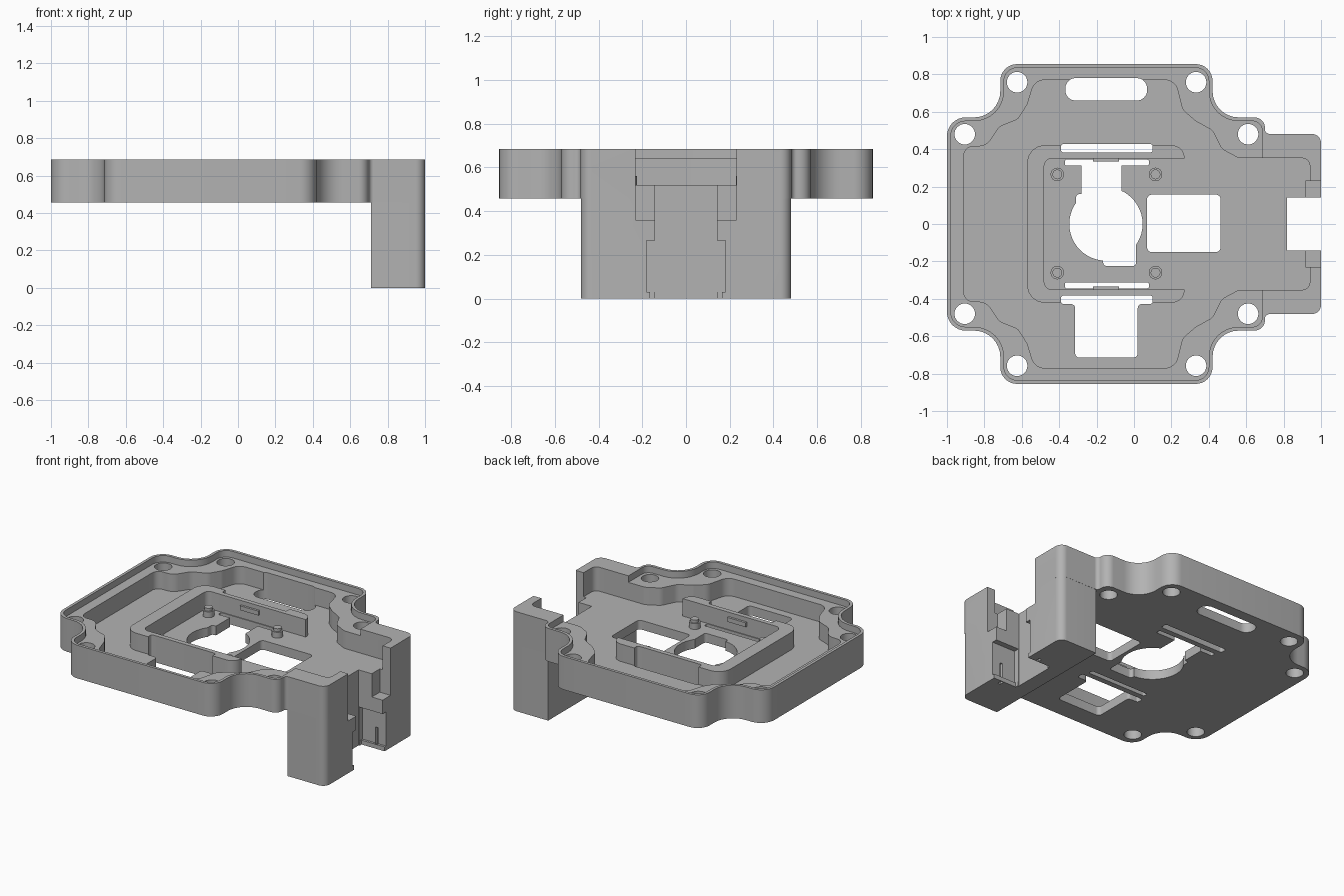
import bpy, bmesh, math
from mathutils import Vector

if "Cube" in bpy.data.objects:
    bpy.data.objects.remove(bpy.data.objects["Cube"])

grey = bpy.data.materials.new("plain grey")
grey.diffuse_color = (0.45, 0.45, 0.45, 1)
grey.use_nodes = True
grey.node_tree.nodes["Principled BSDF"].inputs["Base Color"].default_value = grey.diffuse_color


def fillet(points, steps=8):
    """Turn corners (x, y, radius) into a smooth closed outline."""
    out = []
    for i, (x, y, r) in enumerate(points):
        p = Vector((x, y))
        if r == 0:
            out.append(p)
            continue
        a = (Vector(points[i - 1][:2]) - p).normalized()
        b = (Vector(points[(i + 1) % len(points)][:2]) - p).normalized()
        half = a.angle(b) / 2
        c = p + (a + b).normalized() * (r / math.sin(half))
        t = r / math.tan(half)
        s, e = p + a * t - c, p + b * t - c
        turn = math.atan2(s.x * e.y - s.y * e.x, s.dot(e))
        for k in range(steps + 1):
            w = turn * k / steps
            out.append(c + Vector((s.x * math.cos(w) - s.y * math.sin(w),
                                   s.x * math.sin(w) + s.y * math.cos(w))))
    return out


def prism(name, outline, z0, z1):
    bm = bmesh.new()
    f = bm.faces.new([bm.verts.new((p[0], p[1], z0)) for p in outline])
    top = bmesh.ops.extrude_face_region(bm, geom=[f])["geom"]
    for v in top:
        if isinstance(v, bmesh.types.BMVert):
            v.co.z = z1
    bmesh.ops.remove_doubles(bm, verts=bm.verts, dist=1e-5)
    bmesh.ops.recalc_face_normals(bm, faces=bm.faces)
    me = bpy.data.meshes.new(name)
    bm.to_mesh(me)
    bm.free()
    me.materials.append(grey)
    ob = bpy.data.objects.new(name, me)
    bpy.context.collection.objects.link(ob)
    return ob


def rect(x0, x1, y0, y1, r=0.0):
    return fillet([(x0, y0, r), (x1, y0, r), (x1, y1, r), (x0, y1, r)])


def disc(x, y, r, n=32):
    return [(x + r * math.cos(2 * math.pi * k / n), y + r * math.sin(2 * math.pi * k / n))
            for k in range(n)]


def both_sides(half):
    """Close a half outline by mirroring it in y."""
    return fillet(half + [(x, -y, r) for x, y, r in reversed(half)])


def combine(target, other, mode="DIFFERENCE"):
    m = target.modifiers.new("cut", "BOOLEAN")
    m.operation, m.solver, m.object = mode, "EXACT", other
    bpy.context.view_layer.objects.active = target
    bpy.ops.object.modifier_apply(modifier=m.name)


def cut(outline, z0, z1, *targets):
    c = prism("cutter", outline, z0, z1)
    for t in targets:
        combine(t, c)
    bpy.data.objects.remove(c)


# lobed tray body with the hanging connector block
body = prism("tray_body", both_sides([
    (-1, .57, .1), (-.715, .57, .14), (-.715, .855, .09), (.42, .855, .09),
    (.42, .57, .14), (.70, .57, .055), (.70, .482, .025), (1, .482, .05)]), .457, .685)
block = prism("block", fillet([(.712, -.481, 0), (1, -.481, .05), (1, .481, .05),
                               (.712, .481, 0)]), 0, .6)
combine(body, block, "UNION")
bpy.data.objects.remove(block)

# recessed shelf inside the thin lip
cut(both_sides([(-.98, .55, .08), (-.695, .55, .16), (-.695, .835, .07), (.40, .835, .07),
                (.40, .55, .16), (.685, .55, .05)]), .64, .8, body)
# deep wavy pocket
cut(both_sides([(-.91, .415, .05), (-.79, .415, .08), (-.72, .52, .06), (-.62, .56, .06),
                (-.57, .64, .06), (-.53, .77, .07), (.22, .77, .07), (.26, .61, .07),
                (.33, .55, .06), (.42, .50, .06), (.47, .40, .06), (.56, .352, .06),
                (.94, .352, .04)]), .52, .8, body)

# screw holes in the lobes
for x, y in ((-.905, .48), (-.625, .758), (.332, .758), (.61, .48)):
    for s in (1, -1):
        cut(disc(x, s * y, .055), .3, .8, body)

# connector slot, its side recesses, lower pocket and grooves
cut(rect(.918, 1.1, -.23, .23), .36, .9, body)
cut(rect(.817, 1.1, -.143, .143), -.1, .9, body)
cut(rect(.821, 1.1, -.181, .181), .03, .265, body)
cut(rect(.825, 1.1, -.165, .165), -.1, .05, body)
for s in (1, -1):
    cut(rect(.92, .94, s * .185 - .015, s * .185 + .015), -.05, .14, body)

# U-shaped retaining frame
frame = prism("retaining_frame", fillet([
    (-.57, -.42, .09), (.27, -.42, .066), (.27, -.35, 0), (-.48, -.35, .04),
    (-.48, .35, .04), (.27, .35, 0), (.27, .42, .066), (-.57, .42, .09)]), .51, .64)

# clip slots on both sides of the frame walls
for s in (1, -1):
    y = s * .405
    cut(rect(-.39, .10, y - .023, y + .023, .015), .3, .8, body, frame)
    y = s * .328
    cut(rect(-.37, .08, y - .016, y + .016, .01), .3, .6, body)
    prism("clip_ridge", rect(-.22, -.08, s * .344 - .009, s * .344 + .009), .58, .61)

# lens opening with its notches
cut(disc(-.15, 0, .196, 48), .3, .8, body)
cut(rect(-.28, -.068, .1, .335, .02), .3, .8, body)
cut(rect(-.31, -.2, .05, .16, .02), .3, .8, body)
cut(rect(-.165, .012, -.225, -.1, .02), .3, .8, body)
# square window, cable window and strap slot
cut(rect(.07, .463, -.15, .157, .025), .3, .8, body)
cut(fillet([(-.315, -.715, .025), (.02, -.715, .025), (.02, -.435, .02), (.07, -.415, 0),
            (-.37, -.415, 0), (-.315, -.435, .02)]), .3, .8, body, frame)
cut(rect(-.367, .07, .66, .78, .055), .3, .8, body)

# locating pegs with a narrower tip
pegs = []
for x in (-.41, .115):
    for y in (.265, -.26):
        pegs.append(prism("peg_base", disc(x, y, .036, 24), .51, .56))
        pegs.append(prism("peg_tip", disc(x, y, .026, 24), .55, .58))

bpy.ops.object.select_all(action="DESELECT")
for ob in [body, frame] + pegs:
    ob.select_set(True)
bpy.context.view_layer.objects.active = body
bpy.ops.object.shade_smooth_by_angle(angle=math.radians(30))
